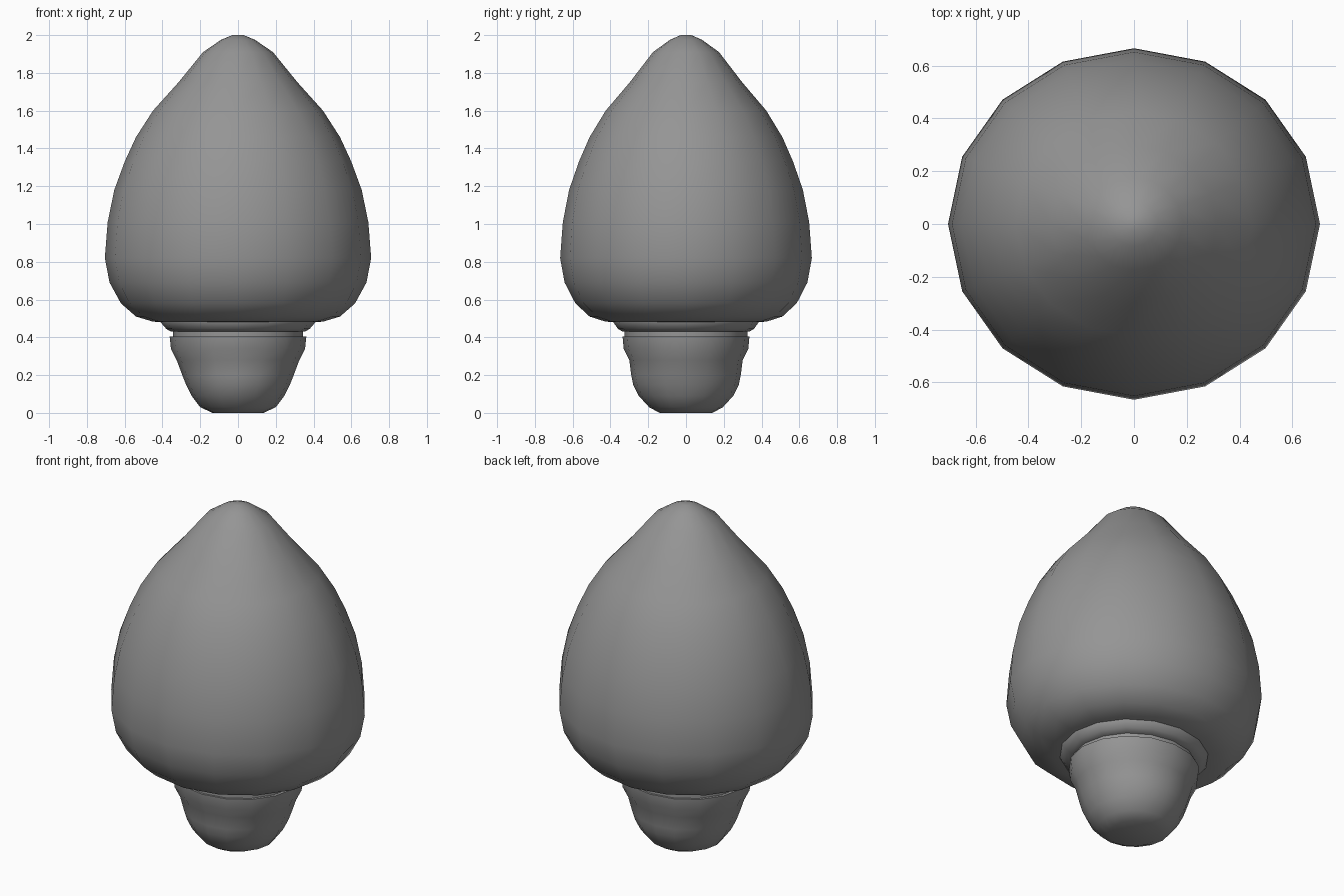
import bpy, bmesh, math

cube = bpy.data.objects.get("Cube")
if cube:
    bpy.data.objects.remove(cube)

grey = bpy.data.materials.new("plain_grey")
grey.use_nodes = True
colour = (0.3, 0.3, 0.3, 1)
grey.diffuse_color = colour
grey.node_tree.nodes["Principled BSDF"].inputs["Base Color"].default_value = colour

SIDES = 16


def lathe(name, rings, angle=50):
    """Skin elliptical rings (x radius, y radius, height), capping both ends."""
    bm = bmesh.new()
    loops = []
    for rx, ry, z in rings:
        turns = [math.tau * i / SIDES for i in range(SIDES)]
        loops.append([bm.verts.new((rx * math.cos(t), ry * math.sin(t), z)) for t in turns])
    for low, high in zip(loops, loops[1:]):
        for i in range(SIDES):
            j = (i + 1) % SIDES
            bm.faces.new((low[i], low[j], high[j], high[i]))
    bm.faces.new(loops[0][::-1])
    bm.faces.new(loops[-1])
    mesh = bpy.data.meshes.new(name)
    bm.to_mesh(mesh)
    bm.free()
    mesh.materials.append(grey)
    obj = bpy.data.objects.new(name, mesh)
    bpy.context.collection.objects.link(obj)
    bpy.ops.object.select_all(action="DESELECT")
    obj.select_set(True)
    bpy.context.view_layer.objects.active = obj
    bpy.ops.object.shade_smooth_by_angle(angle=math.radians(angle))
    return obj


# Pointed bulb, slightly narrower front to back
bulb = [(.38, .48), (.45, .483), (.54, .51), (.62, .58), (.68, .69), (.705, .82),
        (.69, 1.01), (.655, 1.18), (.60, 1.33), (.54, 1.46), (.45, 1.60),
        (.315, 1.75), (.185, 1.91), (.09, 1.975), (.03, 2.0)]
lathe("bulb", [(r, r * .945, z) for r, z in bulb], 70)

# Collar under the bulb
lathe("collar", [(.355, .335, .43), (.38, .36, .445), (.41, .385, .48), (.41, .385, .49)])

# Short neck joining collar and base
lathe("neck", [(.345, .325, .39), (.345, .325, .44)])

# Rounded screw base
lathe("base", [(.135, .14, 0), (.20, .195, .03), (.245, .25, .09), (.275, .28, .15),
               (.295, .29, .20), (.325, .30, .28), (.355, .33, .34), (.362, .336, .405)])
